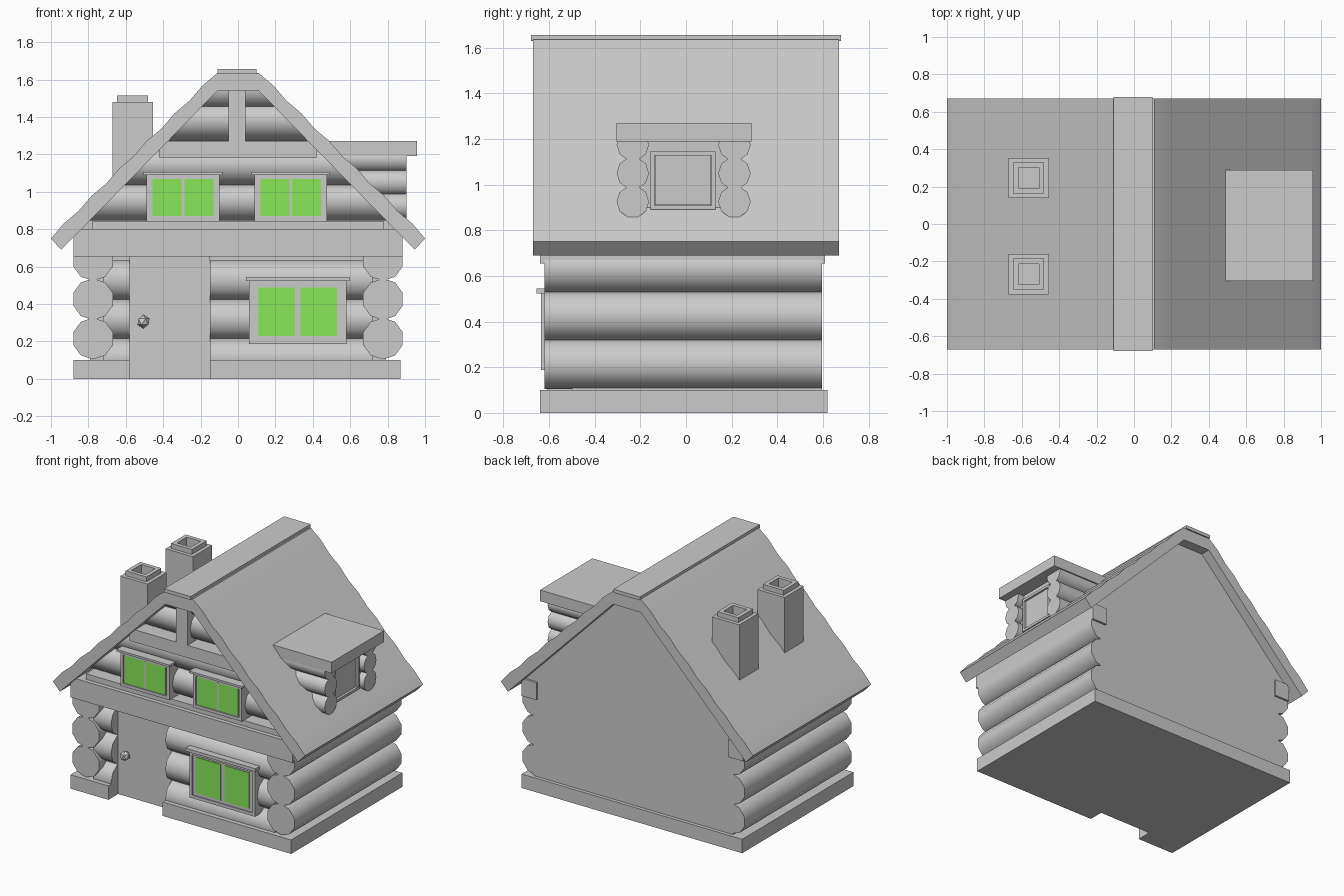
import bpy
import bmesh
import math
from mathutils import Matrix

cube = bpy.data.objects.get("Cube")
if cube:
    bpy.data.objects.remove(cube)


def material(name, rgb):
    m = bpy.data.materials.new(name)
    m.use_nodes = True
    m.diffuse_color = (*rgb, 1)
    m.node_tree.nodes["Principled BSDF"].inputs["Base Color"].default_value = (*rgb, 1)
    return m


GREY = material("grey timber", (0.6, 0.6, 0.6))
GREEN = material("green glass", (0.25, 0.8, 0.1))


def finish(name, bm, mat=GREY, smooth=False):
    bmesh.ops.recalc_face_normals(bm, faces=bm.faces)
    mesh = bpy.data.meshes.new(name)
    bm.to_mesh(mesh)
    bm.free()
    mesh.materials.append(mat)
    ob = bpy.data.objects.new(name, mesh)
    bpy.context.collection.objects.link(ob)
    if smooth:
        bpy.ops.object.select_all(action='DESELECT')
        ob.select_set(True)
        bpy.context.view_layer.objects.active = ob
        bpy.ops.object.shade_smooth_by_angle(angle=math.radians(40))
    return ob


def box(name, xs, ys, zs, mat=GREY):
    bm = bmesh.new()
    bmesh.ops.create_cube(bm, size=1)
    for v in bm.verts:
        v.co = [r[0] if c < 0 else r[1] for c, r in zip(v.co, (xs, ys, zs))]
    return finish(name, bm, mat)


def prism(name, outline, y0, y1, smooth=False):
    """Extrude an x-z outline along y."""
    bm = bmesh.new()
    face = bm.faces.new([bm.verts.new((x, y0, z)) for x, z in outline])
    ext = bmesh.ops.extrude_face_region(bm, geom=[face])["geom"]
    for v in ext:
        if isinstance(v, bmesh.types.BMVert):
            v.co.y = y1
    return finish(name, bm, GREY, smooth)


def log(name, axis, start, end, a, z, r, trim=None):
    """Log along x or y; a is its place on the other ground axis."""
    bm = bmesh.new()
    turn = Matrix.Rotation(math.pi / 2, 4, 'Y' if axis == 'x' else 'X')
    bmesh.ops.create_cone(bm, cap_ends=True, segments=10, radius1=r, radius2=r,
                          depth=2, matrix=turn)
    for v in bm.verts:
        t = v.co.x if axis == 'x' else v.co.y
        side = v.co.y if axis == 'x' else v.co.x
        height = z + v.co.z
        along = start if t < 0 else end
        if trim:
            along = math.copysign(trim(height), t)
        v.co = (along, a + side, height) if axis == 'x' else (a + side, along, height)
    return finish(name, bm, GREY, True)


def under_roof(z):
    """Half width of the gable below the roof at height z."""
    return 0.12 + (1.54 - z) * 0.98


# Foundation
box("base", (-0.88, 0.87), (-0.52, 0.62), (0, 0.10))
box("base_front_left", (-0.15, 0.87), (-0.64, -0.5), (0, 0.10))
box("base_front_right", (-0.88, -0.58), (-0.64, -0.5), (0, 0.10))

# Solid core with the plain back gable
half = [(0.79, 0.08), (0.79, 0.65), (0.88, 0.78), (0.12, 1.55)]
prism("house_core", half + [(-x, z) for x, z in reversed(half)], -0.5, 0.595)

# Side and front wall logs
for sign, side in ((1, "left"), (-1, "right")):
    for i in range(3):
        log(f"{side}_wall_log_{i}", 'y', -0.62, 0.595, sign * 0.775, 0.215 + i * 0.21, 0.111)
    box(f"{side}_top_beam", sorted((sign * 0.76, sign * 0.88)), (-0.64, 0.61), (0.655, 0.78))
for i in range(3):
    z = 0.11 + i * 0.21
    log(f"front_log_left_{i}", 'x', -0.15, 0.72, -0.5, z, 0.111)
    log(f"front_log_right_{i}", 'x', -0.72, -0.58, -0.5, z, 0.111)

# Door and knob
box("door", (-0.58, -0.15), (-0.53, -0.45), (0, 0.655))
bm = bmesh.new()
bmesh.ops.create_icosphere(bm, subdivisions=1, radius=0.036,
                           matrix=Matrix.Translation((-0.505, -0.56, 0.305)))
finish("door_knob", bm)

# Gable front
box("front_beam", (-0.88, 0.88), (-0.64, -0.48), (0.655, 0.80))
box("gable_sill", (-0.78, 0.78), (-0.61, -0.48), (0.80, 0.84))
for i, z in enumerate((0.94, 1.13, 1.37, 1.54)):
    log(f"gable_log_{i}", 'x', 0, 0, -0.5, z, 0.1, lambda h: max(0.1, under_roof(h)))
box("collar_beam", (-0.42, 0.42), (-0.63, -0.48), (1.18, 1.27))
box("king_post", (-0.05, 0.04), (-0.63, -0.48), (1.27, 1.56))

# Roof slopes with lightly uneven courses, and the ridge cap
outer = []
for i in range(13):
    t = i / 12
    bump = 0.006 * (i % 2) if i < 12 else 0
    outer.append((0.11 + 0.89 * t + bump, 1.635 - 0.885 * t + bump))
slope = outer + [(0.945, 0.69), (0.11, 1.54)]
roof = slope + [(-x, z) for x, z in reversed(slope)]
prism("roof", roof, -0.67, 0.67, True)
box("ridge_cap", (-0.11, 0.10), (-0.68, 0.68), (1.63, 1.655))


def window(name, x0, x1, z0, z1, y, rim, mid, head):
    """Framed window facing the front, with two panes and a head board."""
    inner = y + 0.008
    box(f"{name}_back", (x0, x1), (inner, -0.48), (z0, z1))
    for n, xs, zs in (("sill", (x0, x1), (z0, z0 + 0.022)), ("top", (x0, x1), (z1 - 0.022, z1)),
                      ("side_a", (x0, x0 + 0.022), (z0, z1)),
                      ("side_b", (x1 - 0.022, x1), (z0, z1))):
        box(f"{name}_{n}", xs, (y, inner + 0.01), zs)
    box(f"{name}_head", (x0 - 0.017, x1 + 0.017), (y - 0.02, -0.5), (z1, z1 + head))
    c = (x0 + x1) / 2
    for n, xs in (("a", (x0 + rim, c - mid)), ("b", (c + mid, x1 - rim))):
        box(f"{name}_pane_{n}", xs, (inner - 0.004, inner + 0.002),
            (z0 + rim * 0.85, z1 - rim * 0.7), GREEN)


window("lower_window", 0.06, 0.58, 0.187, 0.522, -0.636, 0.05, 0.015, 0.022)
window("upper_window_left", 0.088, 0.475, 0.842, 1.09, -0.636, 0.032, 0.007, 0.015)
window("upper_window_right", -0.488, -0.10, 0.842, 1.09, -0.636, 0.032, 0.007, 0.015)

# Dormer on the left slope
box("dormer_roof", (0.49, 0.957), (-0.305, 0.288), (1.19, 1.27))
box("dormer_core", (0.45, 0.85), (-0.23, 0.21), (0.86, 1.2))
for y, side in ((-0.233, "front"), (0.212, "back")):
    for i in range(3):
        log(f"dormer_{side}_log_{i}", 'x', 0.45, 0.90, y, 0.925 + i * 0.125, 0.071)
box("dormer_pane", (0.8, 0.858), (-0.135, 0.11), (0.91, 1.13))
for n, ys, zs in (("sill", (-0.155, 0.13), (0.89, 0.908)), ("top", (-0.155, 0.13), (1.128, 1.146)),
                  ("side_a", (-0.155, -0.137), (0.89, 1.146)),
                  ("side_b", (0.112, 0.13), (0.89, 1.146))):
    box(f"dormer_frame_{n}", (0.8, 0.872), ys, zs)


# Chimneys with hollow rims
def chimney(name, cx, cy):
    bm = bmesh.new()
    rings = []
    for r, z in ((0.108, 0.98), (0.108, 1.48), (0.083, 1.48), (0.083, 1.515),
                 (0.055, 1.515), (0.055, 1.43)):
        rings.append([bm.verts.new((cx + r * a, cy + r * b, z))
                      for a, b in ((-1, -1), (1, -1), (1, 1), (-1, 1))])
    for low, high in zip(rings, rings[1:]):
        for i in range(4):
            j = (i + 1) % 4
            bm.faces.new((low[i], low[j], high[j], high[i]))
    bm.faces.new(rings[-1])
    bm.faces.new(rings[0])
    finish(name, bm)


chimney("chimney_front", -0.563, -0.268)
chimney("chimney_back", -0.563, 0.246)
